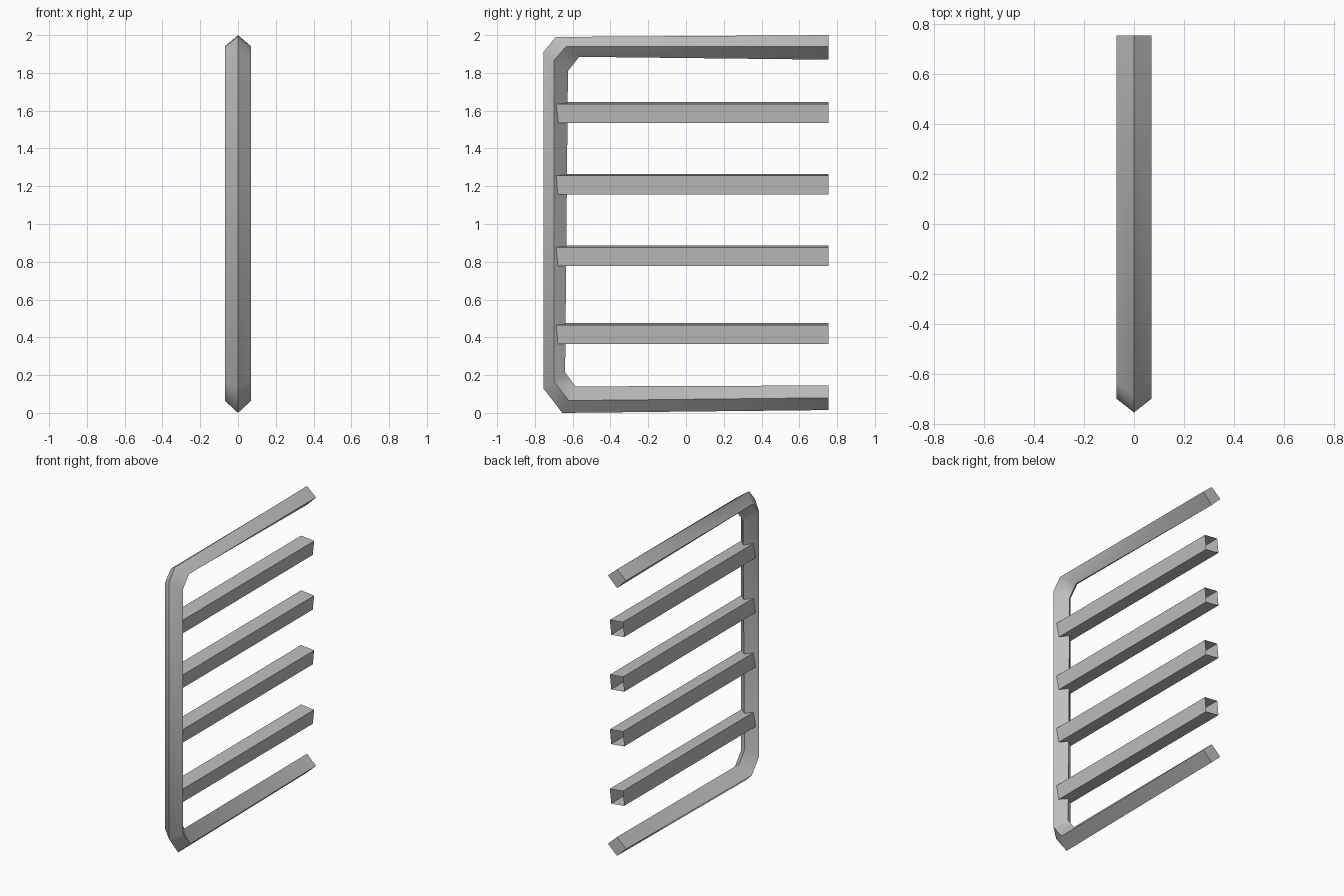
import bpy, bmesh, math
from mathutils import Matrix, Vector

cube = bpy.data.objects.get("Cube")
if cube:
    bpy.data.objects.remove(cube, do_unlink=True)

GREY = (0.52, 0.52, 0.52, 1.0)
steel = bpy.data.materials.new("grey_steel")
steel.use_nodes = True
steel.diffuse_color = GREY
steel.node_tree.nodes["Principled BSDF"].inputs["Base Color"].default_value = GREY


def add_object(name, bm):
    bmesh.ops.recalc_face_normals(bm, faces=bm.faces[:])
    mesh = bpy.data.meshes.new(name)
    bm.to_mesh(mesh)
    bm.free()
    mesh.materials.append(steel)
    obj = bpy.data.objects.new(name, mesh)
    bpy.context.collection.objects.link(obj)
    return obj


# Frame: a diamond-section tube following a bracket path, with capped ends.
# The (y, z) paths are the outer ridge, the side ridges and the inner ridge.
outer = [(.755, 2), (-.69, 1.99), (-.755, 1.91), (-.755, .13), (-.655, 0), (.755, .015)]
side = [(.755, 1.94), (-.635, 1.94), (-.70, 1.865), (-.70, .165), (-.62, .065), (.755, .08)]
inner = [(.755, 1.87), (-.565, 1.885), (-.625, 1.81), (-.64, .215), (-.585, .14), (.755, .145)]
HALF_WIDTH = 0.07

bm = bmesh.new()
rings = []
for o, s, i in zip(outer, side, inner):
    corners = [(0, *o), (HALF_WIDTH, *s), (0, *i), (-HALF_WIDTH, *s)]
    rings.append([bm.verts.new(c) for c in corners])
for a, b in zip(rings, rings[1:]):
    for k in range(4):
        n = (k + 1) % 4
        bm.faces.new((a[k], a[n], b[n], b[k]))
bm.faces.new(rings[0])
bm.faces.new(rings[-1])
frame = add_object("frame", bm)
bpy.ops.object.select_all(action="DESELECT")
frame.select_set(True)
bpy.context.view_layer.objects.active = frame
bpy.ops.object.shade_smooth_by_angle(angle=math.radians(40))

# Rungs: slightly rolled square tubes, open at the back, buried in the frame
FRONT, BACK, SIZE = -0.69, 0.755, 0.1
for number, z in enumerate((0.42, 0.832, 1.211, 1.59), 1):
    bm = bmesh.new()
    bmesh.ops.create_cube(bm, size=1)
    bmesh.ops.scale(bm, vec=(SIZE, BACK - FRONT, SIZE), verts=bm.verts)
    bmesh.ops.recalc_face_normals(bm, faces=bm.faces[:])
    ends = [f for f in bm.faces if abs(f.normal.y) > 0.9]
    bmesh.ops.delete(bm, geom=ends, context="FACES_ONLY")
    bmesh.ops.rotate(bm, verts=bm.verts, matrix=Matrix.Rotation(math.radians(6), 3, "Y"))
    bmesh.ops.translate(bm, verts=bm.verts, vec=Vector((0, (FRONT + BACK) / 2, z)))
    add_object(f"rung_{number}", bm)
